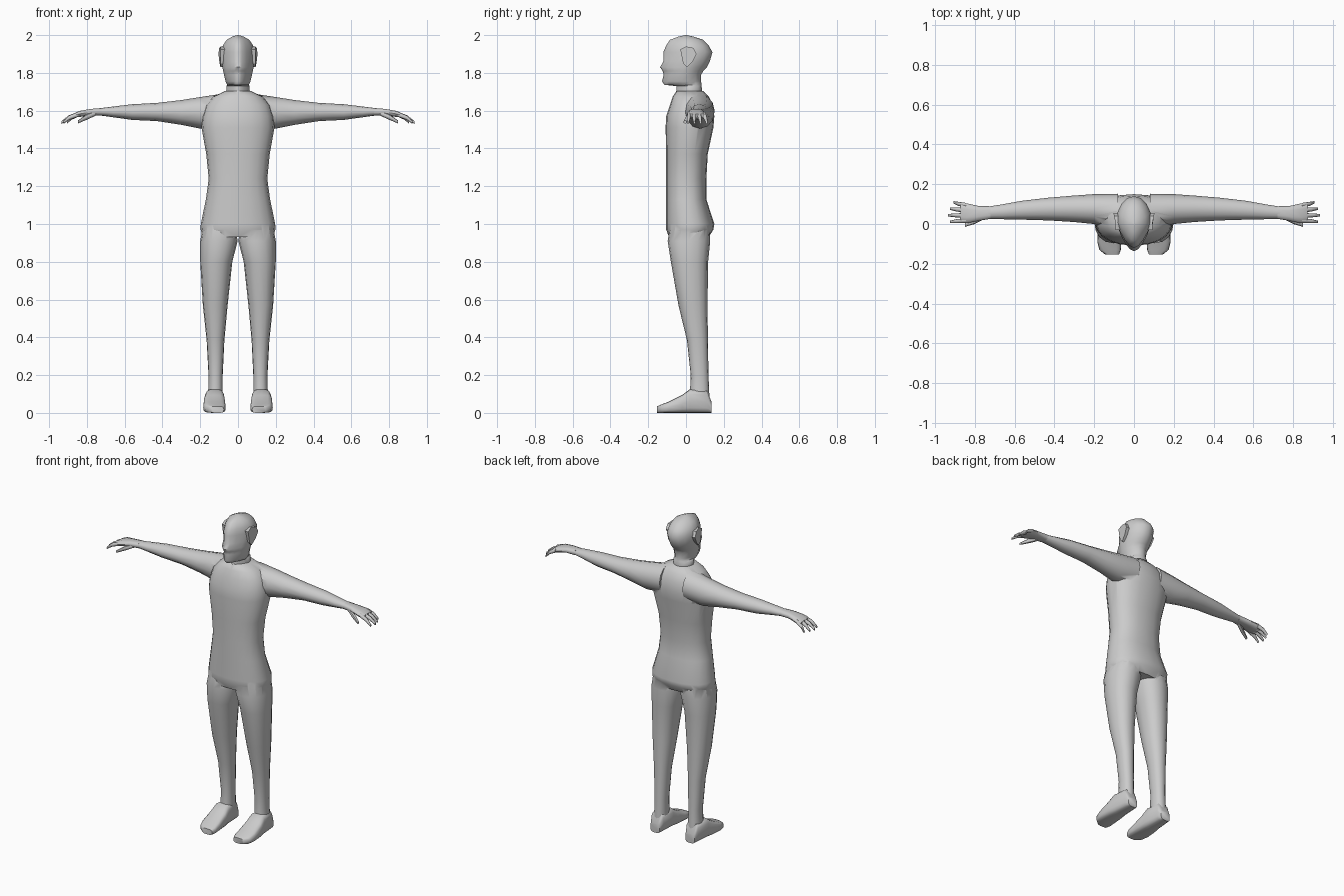
import bpy, bmesh, math

if "Cube" in bpy.data.objects:
    bpy.data.objects.remove(bpy.data.objects["Cube"])

skin = bpy.data.materials.new("plain grey")
skin.diffuse_color = (0.6, 0.6, 0.6, 1)
skin.use_nodes = True
skin.node_tree.nodes["Principled BSDF"].inputs["Base Color"].default_value = skin.diffuse_color


def finish(name, bm, angle=50):
    bmesh.ops.recalc_face_normals(bm, faces=bm.faces)
    me = bpy.data.meshes.new(name)
    bm.to_mesh(me)
    bm.free()
    me.materials.append(skin)
    ob = bpy.data.objects.new(name, me)
    bpy.context.collection.objects.link(ob)
    smooth(ob, angle)
    return ob


def smooth(ob, angle):
    bpy.ops.object.select_all(action='DESELECT')
    ob.select_set(True)
    bpy.context.view_layer.objects.active = ob
    bpy.ops.object.shade_smooth_by_angle(angle=math.radians(angle))


def loft(name, axis, rings, n=16, power=2.0, taper=0.0, side=1):
    """Skin rings (t, u0, u1, v0, v1) along an axis; u, v are the other two."""
    bm = bmesh.new()
    loops = []
    for t, u0, u1, v0, v1 in rings:
        loop = []
        for i in range(n):
            a = 2 * math.pi * i / n
            c, s = math.cos(a), math.sin(a)
            c = math.copysign(abs(c) ** (2 / power), c) * (1 + taper * min(s, 0))
            s = math.copysign(abs(s) ** (2 / power), s)
            u = (u0 + u1) / 2 + c * (u1 - u0) / 2
            v = (v0 + v1) / 2 + s * (v1 - v0) / 2
            x, y, z = {'X': (t, u, v), 'Y': (u, t, v), 'Z': (u, v, t)}[axis]
            loop.append(bm.verts.new((x * side, y, z)))
        loops.append(loop)
    for a, b in zip(loops, loops[1:]):
        for i in range(n):
            j = (i + 1) % n
            bm.faces.new((a[i], a[j], b[j], b[i]))
    bm.faces.new(loops[0])
    bm.faces.new(loops[-1])
    return finish(name, bm)


def sym(rows):
    return [(t, -w, w, y0, y1) for t, w, y0, y1 in rows]


# torso
body = loft("body", 'Z', sym([
    (.93, .185, -.09, .12), (.97, .198, -.105, .145), (1.0, .197, -.105, .15),
    (1.13, .17, -.105, .108), (1.24, .155, -.105, .108), (1.37, .168, -.105, .115),
    (1.51, .193, -.108, .145), (1.57, .188, -.105, .15), (1.63, .17, -.085, .142),
    (1.675, .13, -.07, .12), (1.705, .066, -.05, .09)]), n=20, power=2.3)

# neck and head
head = loft("head", 'Z', sym([
    (1.65, .065, -.055, .088), (1.73, .061, -.05, .083), (1.737, .058, -.115, .082),
    (1.755, .066, -.127, .08), (1.79, .074, -.118, .08), (1.81, .079, -.124, .092),
    (1.83, .082, -.137, .11), (1.86, .086, -.12, .126), (1.91, .089, -.12, .14),
    (1.945, .08, -.105, .12), (1.975, .06, -.085, .09), (1.992, .03, -.04, .04),
    (2.0, .004, -.005, .005)]), taper=.4)

limbs = [head]
for side, tag in ((1, "left"), (-1, "right")):
    # legs
    limbs.append(loft(tag + "_leg", 'Z', [
        (1.02, .02, .18, -.08, .12), (.91, .002, .2, -.097, .128),
        (.8, .03, .2, -.08, .117), (.57, .055, .186, -.04, .114),
        (.385, .072, .166, .005, .116), (.2, .081, .156, .025, .119),
        (.13, .081, .157, .022, .122), (.06, .08, .162, .02, .125)],
        power=2.2, side=side))
    # arms
    limbs.append(loft(tag + "_arm", 'X', [
        (.08, -.02, .152, 1.51, 1.69), (.2, .0, .15, 1.505, 1.672),
        (.3, .01, .143, 1.525, 1.656), (.43, .018, .132, 1.545, 1.641),
        (.56, .022, .117, 1.551, 1.634), (.66, .024, .099, 1.565, 1.622),
        (.74, .026, .086, 1.576, 1.612)], n=12, side=side))
    # feet with flat soles
    loft(tag + "_foot", 'Y', [
        (.135, .09, .155, 0, .06), (.11, .08, .165, 0, .12), (.02, .073, .175, 0, .125),
        (-.02, .068, .182, 0, .095), (-.09, .065, .184, 0, .06),
        (-.13, .066, .174, 0, .045), (-.153, .075, .145, 0, .035)],
        power=3.5, side=side)
    # palms
    loft(tag + "_palm", 'X', [
        (.72, .026, .089, 1.574, 1.614), (.78, .016, .09, 1.575, 1.61),
        (.84, .004, .104, 1.566, 1.599), (.872, .008, .106, 1.562, 1.584)],
        n=10, power=2.6, side=side)
    # fingers
    for k, (y0, y1, tip) in enumerate(((.018, .01, .925), (.043, .044, .934),
                                       (.069, .077, .924), (.094, .109, .906))):
        ym = (y0 + y1) / 2
        loft("%s_finger_%d" % (tag, k + 1), 'X', [
            (.845, y0 - .012, y0 + .012, 1.568, 1.594),
            ((.86 + tip) / 2, ym - .01, ym + .01, 1.551, 1.575),
            (tip, y1 - .006, y1 + .006, 1.53, 1.545)], n=8, side=side)
    # thumbs
    loft(tag + "_thumb", 'X', [
        (.75, .025, .055, 1.575, 1.6), (.8, .0, .028, 1.552, 1.582),
        (.848, -.014, .004, 1.532, 1.548)], n=8, side=side)
    # ears
    bm = bmesh.new()
    outline = [(-.03, 1.925), (.0, 1.94), (.04, 1.932), (.056, 1.9),
               (.035, 1.86), (.005, 1.83), (-.015, 1.85)]
    inner = [bm.verts.new((.065 * side, y, z)) for y, z in outline]
    outer = [bm.verts.new(((.092 + .2 * max(y, 0)) * side, y, z)) for y, z in outline]
    for i in range(len(outline)):
        j = (i + 1) % len(outline)
        bm.faces.new((inner[i], inner[j], outer[j], outer[i]))
    bm.faces.new(inner)
    rim = bm.faces.new(outer)
    bmesh.ops.inset_individual(bm, faces=[rim], thickness=.01, depth=-.006)
    finish(tag + "_ear", bm, 30)

# fuse the head and limbs with the torso
for part in limbs:
    bpy.context.view_layer.objects.active = body
    mod = body.modifiers.new("join", 'BOOLEAN')
    mod.operation = 'UNION'
    mod.solver = 'EXACT'
    mod.object = part
    bpy.ops.object.modifier_apply(modifier=mod.name)
    bpy.data.objects.remove(part)
smooth(body, 60)
